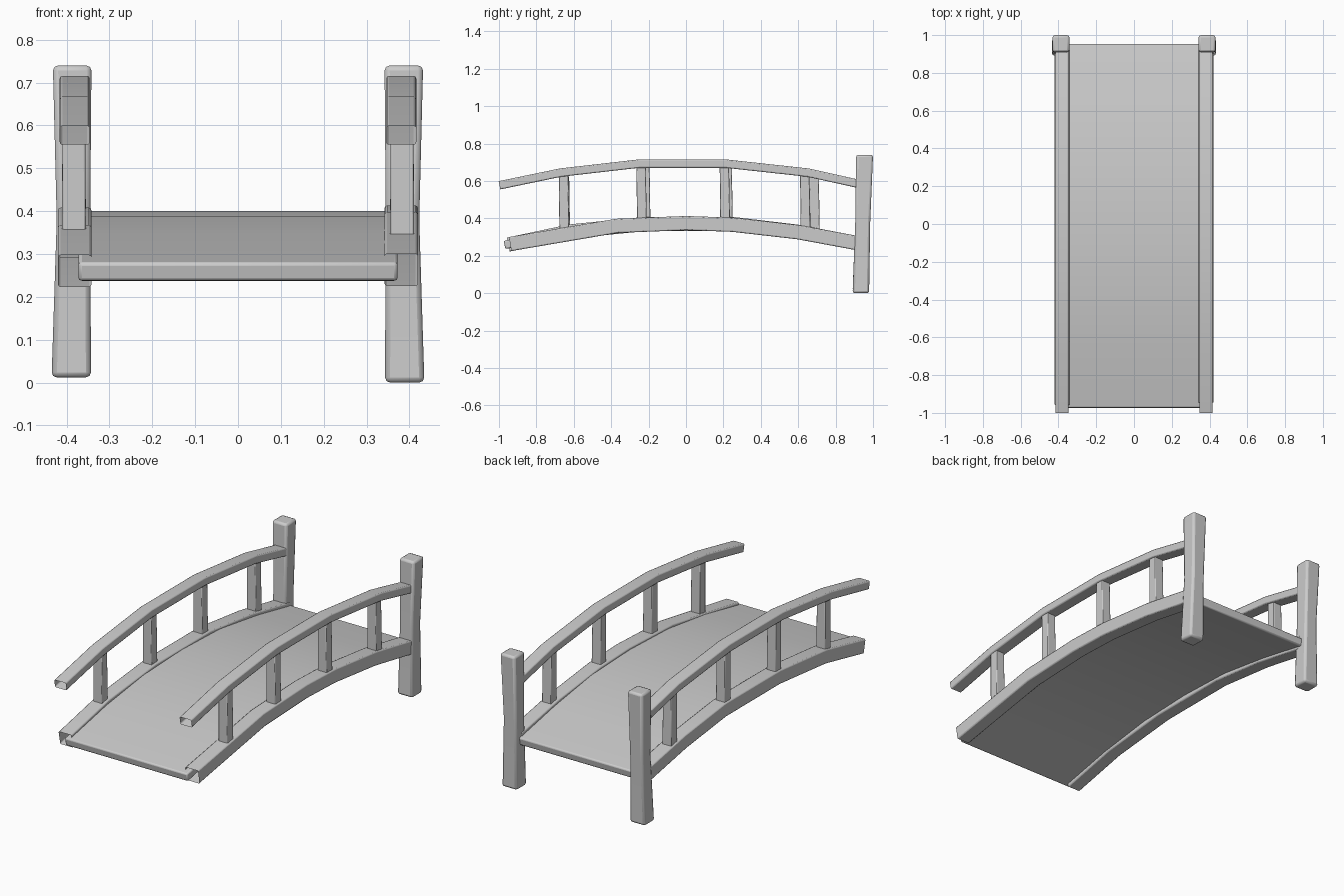
import bpy, bmesh, math
from mathutils import Vector

if "Cube" in bpy.data.objects:
    bpy.data.objects.remove(bpy.data.objects["Cube"])


def finish(name, rings, cap_start, cap_end, bevel):
    """Skin a list of 4-point rings, then soften the edges."""
    bm = bmesh.new()
    loops = [[bm.verts.new(p) for p in r] for r in rings]
    for a, b in zip(loops, loops[1:]):
        for i in range(4):
            j = (i + 1) % 4
            bm.faces.new((a[i], a[j], b[j], b[i]))
    if cap_start:
        bm.faces.new(loops[0][::-1])
    if cap_end:
        bm.faces.new(loops[-1])
    bmesh.ops.recalc_face_normals(bm, faces=bm.faces)
    me = bpy.data.meshes.new(name)
    bm.to_mesh(me)
    bm.free()
    ob = bpy.data.objects.new(name, me)
    bpy.context.collection.objects.link(ob)
    mod = ob.modifiers.new("soft_edges", "BEVEL")
    mod.width = bevel
    mod.segments = 2
    mod.limit_method = "ANGLE"
    mod.angle_limit = math.radians(40)
    bpy.context.view_layer.objects.active = ob
    ob.select_set(True)
    bpy.ops.object.shade_smooth_by_angle(angle=math.radians(35))
    ob.select_set(False)
    return ob


def beam(name, x, path, width, height, closed, bevel=0.006):
    """Sweep a rectangle along a (y, z) path at the given x."""
    rings = []
    for i, (y, z) in enumerate(path):
        a, b = path[max(i - 1, 0)], path[min(i + 1, len(path) - 1)]
        t = Vector((b[0] - a[0], b[1] - a[1])).normalized()
        n = Vector((-t.y, t.x)) * height / 2
        w = width / 2
        rings.append([(x + sx * w, y + s * n.x, z + s * n.y)
                      for sx, s in ((-1, -1), (1, -1), (1, 1), (-1, 1))])
    return finish(name, rings, closed, closed, bevel)


def upright(name, stations, bevel):
    """Vertical member from (x, y, z, half_x, half_y) stations."""
    rings = [[(x + sx * hx, y + sy * hy, z)
              for sx, sy in ((-1, -1), (1, -1), (1, 1), (-1, 1))]
             for x, y, z, hx, hy in stations]
    return finish(name, rings, True, True, bevel)


# Arched walkway slab
beam("deck", 0, [(-0.97, 0.258), (-0.65, 0.323), (-0.33, 0.366), (0, 0.378),
                 (0.33, 0.366), (0.65, 0.318), (0.95, 0.258)],
     0.745, 0.045, True, 0.008)

stringer_paths = {
    1: [(-0.94, 0.263), (-0.37, 0.36), (0, 0.375), (0.25, 0.366), (0.6, 0.326), (0.93, 0.265)],
    -1: [(-0.95, 0.26), (-0.62, 0.33), (-0.22, 0.37), (0.25, 0.37), (0.6, 0.328), (0.93, 0.265)],
}
rail_path = [(-0.997, 0.577), (-0.67, 0.645), (-0.25, 0.693),
             (0.21, 0.693), (0.65, 0.645), (0.93, 0.583)]
baluster_y = {1: (-0.655, -0.24, 0.205, 0.635), -1: (-0.65, -0.22, 0.22, 0.685)}

for side, label in ((1, "right"), (-1, "left")):
    # Side stringer and handrail, hollow at the open front end
    beam("stringer_" + label, side * 0.381, stringer_paths[side], 0.078, 0.076, False)
    beam("handrail_" + label, side * 0.381, rail_path, 0.07, 0.045, False)

    # Balusters between stringer and handrail
    for i, y in enumerate(baluster_y[side]):
        base, top = (0.34, 0.65) if abs(y) > 0.5 else (0.38, 0.69)
        upright(f"baluster_{label}_{i + 1}",
                [(side * 0.383, y + 0.004, base, 0.028, 0.026),
                 (side * 0.383, y, top, 0.026, 0.025)], 0.004)

    # Tall end post, slightly waisted and leaning back
    low = 0.0 if side > 0 else 0.012
    upright("end_post_" + label,
            [(side * 0.389, 0.935, low, 0.046, 0.044),
             (side * 0.384, 0.945, 0.38, 0.039, 0.04),
             (side * 0.387, 0.955, 0.74, 0.045, 0.045)], 0.012)
